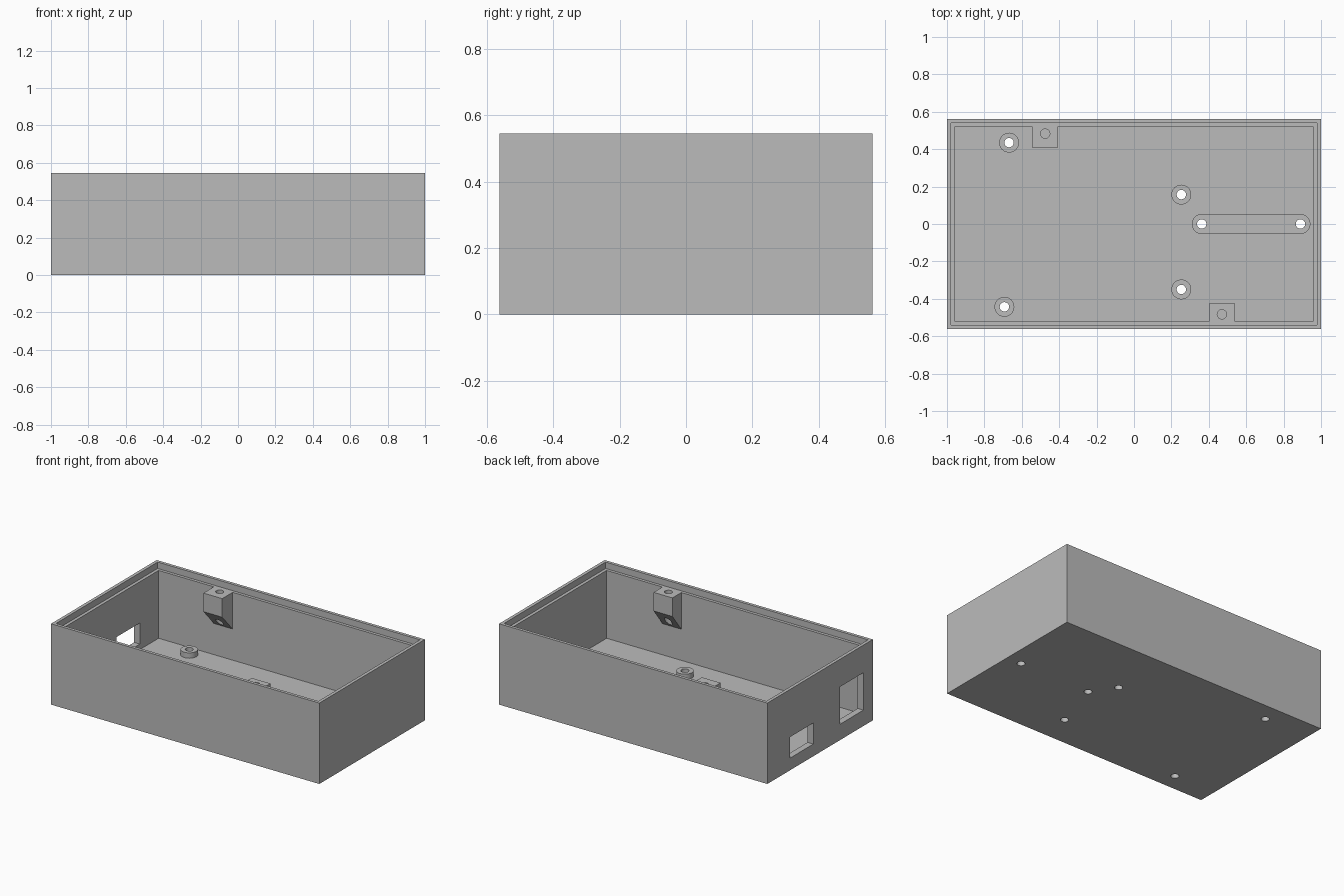
import bpy
import bmesh
from math import cos, sin, pi, radians
from mathutils import Vector

cube = bpy.data.objects.get("Cube")
if cube:
    bpy.data.objects.remove(cube)

# Main sizes
HALF_X, HALF_Y, HEIGHT = 1.0, 0.562, 0.545
IN_X, IN_Y = 0.957, 0.521      # inner cavity
LIP_X, LIP_Y = 0.978, 0.541    # rebate for the lid
FLOOR, LEDGE, POST_TOP = 0.045, 0.502, 0.081
POST_R, HOLE_R = 0.053, 0.025

grey = bpy.data.materials.new("plain_grey")
grey.use_nodes = True
GREY = (0.5, 0.5, 0.5, 1)
grey.diffuse_color = GREY
grey.node_tree.nodes["Principled BSDF"].inputs["Base Color"].default_value = GREY


def prism(name, outline, direction):
    """Solid made by sweeping a flat outline along a direction."""
    bm = bmesh.new()
    face = bm.faces.new([bm.verts.new(p) for p in outline])
    swept = bmesh.ops.extrude_face_region(bm, geom=[face])["geom"]
    verts = [v for v in swept if isinstance(v, bmesh.types.BMVert)]
    bmesh.ops.translate(bm, verts=verts, vec=Vector(direction))
    bmesh.ops.recalc_face_normals(bm, faces=bm.faces)
    mesh = bpy.data.meshes.new(name)
    bm.to_mesh(mesh)
    bm.free()
    mesh.materials.append(grey)
    obj = bpy.data.objects.new(name, mesh)
    bpy.context.collection.objects.link(obj)
    return obj


def box(name, x0, x1, y0, y1, z0, z1):
    outline = [(x0, y0, z0), (x1, y0, z0), (x1, y1, z0), (x0, y1, z0)]
    return prism(name, outline, (0, 0, z1 - z0))


def capsule(name, xa, xb, y, r, z0, z1, n=32):
    """Upright round post, or a round-ended bar when xa and xb differ."""
    outline = []
    for cx, start in ((xb, -pi / 2), (xa, pi / 2)):
        for i in range(n // 2 + (xa != xb)):
            a = start + 2 * pi * i / n
            outline.append((cx + r * cos(a), y + r * sin(a), z0))
    return prism(name, outline, (0, 0, z1 - z0))


def cut(obj, cutters):
    """Subtract the cutters from the part, then discard them."""
    bpy.context.view_layer.objects.active = obj
    for c in cutters:
        c.hide_render = True
        mod = obj.modifiers.new("cut", 'BOOLEAN')
        mod.operation, mod.solver, mod.object = 'DIFFERENCE', 'EXACT', c
        bpy.ops.object.modifier_apply(modifier=mod.name)
        bpy.data.objects.remove(c)


def drill(x, y):
    return capsule("drill", x, x, y, HOLE_R, -0.1, HEIGHT + 0.1)


parts = []

# Floor posts and the round-ended mounting bar
posts = {
    "back_right_post": (-0.668, 0.435),
    "front_right_post": (-0.693, -0.443),
    "back_middle_post": (0.253, 0.157),
    "front_middle_post": (0.253, -0.35),
}
bar_holes = [(0.362, 0), (0.89, 0)]
for name, (x, y) in posts.items():
    post = capsule(name, x, x, y, POST_R, FLOOR, POST_TOP)
    cut(post, [drill(x, y)])
    parts.append(post)
bar = capsule("mounting_bar", bar_holes[0][0], bar_holes[1][0], 0, POST_R, FLOOR, POST_TOP)
cut(bar, [drill(*p) for p in bar_holes])
parts.append(bar)

# Lid screw blocks with a sloping underside
for name, x, side, depth in (("back_screw_block", -0.475, 1, 0.111),
                             ("front_screw_block", 0.47, -1, 0.095)):
    wall, tip = side * IN_Y, side * (IN_Y - depth)
    outline = [(x - 0.07, wall, LEDGE), (x - 0.07, tip, LEDGE),
               (x - 0.07, tip, 0.377), (x - 0.07, wall, 0.255)]
    block = prism(name, outline, (0.14, 0, 0))
    cut(block, [drill(x, side * 0.483)])
    parts.append(block)

# Open case: cavity, lid rebate, two end openings and floor holes
case = box("case", -HALF_X, HALF_X, -HALF_Y, HALF_Y, 0, HEIGHT)
cut(case, [
    box("cavity", -IN_X, IN_X, -IN_Y, IN_Y, FLOOR, HEIGHT + 0.1),
    box("rebate", -LIP_X, LIP_X, -LIP_Y, LIP_Y, LEDGE, HEIGHT + 0.1),
    box("small_opening", -1.1, -0.9, 0.072, 0.322, 0.082, 0.224),
    box("large_opening", -1.1, -0.9, -0.461, -0.21, 0.107, 0.359),
] + [drill(*p) for p in list(posts.values()) + bar_holes])
parts.append(case)

# Smooth the round walls, keep corners sharp
bpy.ops.object.select_all(action='DESELECT')
for p in parts:
    p.select_set(True)
bpy.context.view_layer.objects.active = case
bpy.ops.object.shade_smooth_by_angle(angle=radians(30))
